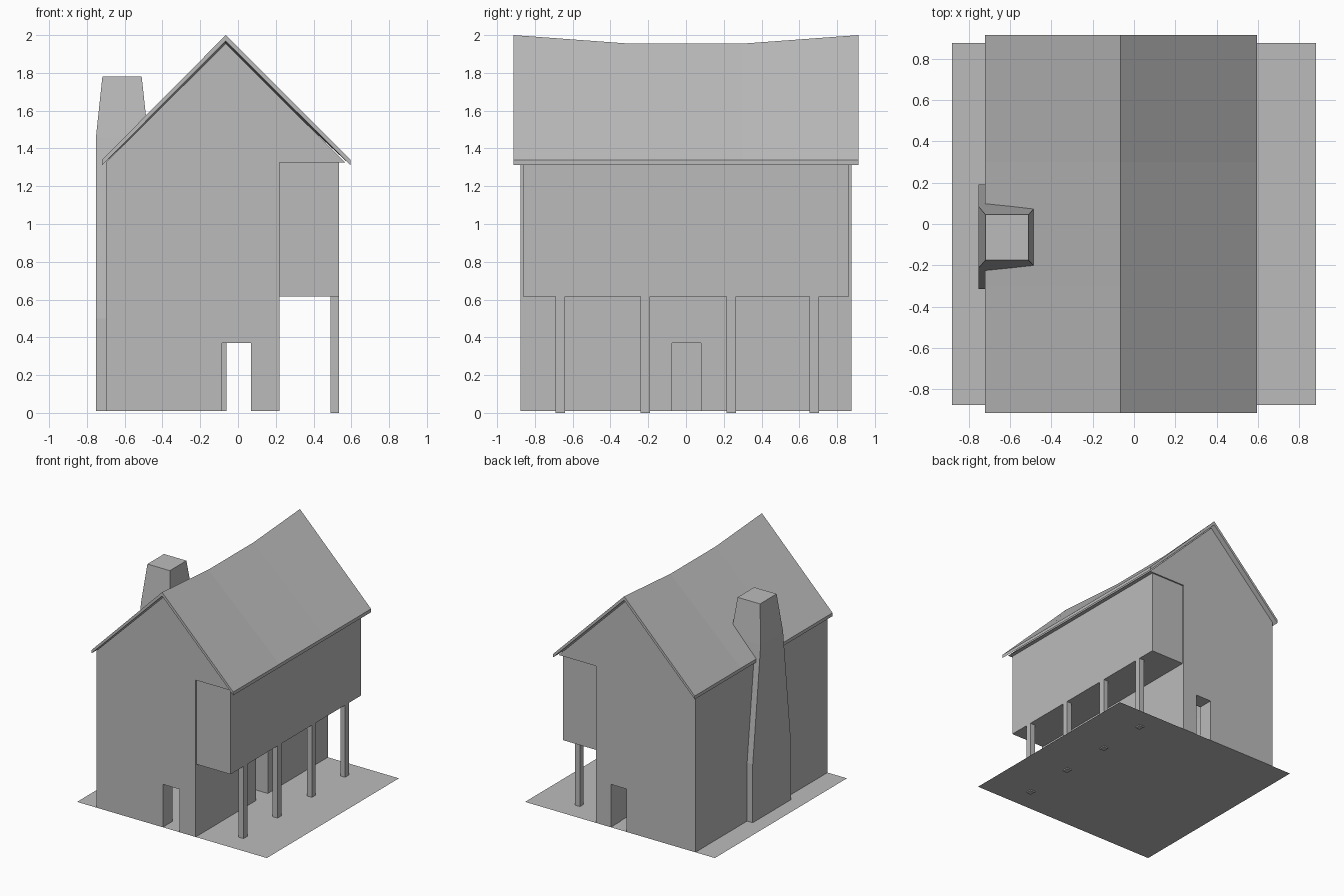
import bpy
import bmesh

if "Cube" in bpy.data.objects:
    bpy.data.objects.remove(bpy.data.objects["Cube"])

grey = bpy.data.materials.new("plain_grey")
grey.use_nodes = True
COLOUR = (0.5, 0.5, 0.5, 1)
grey.diffuse_color = COLOUR
grey.node_tree.nodes["Principled BSDF"].inputs["Base Color"].default_value = COLOUR


def loft(name, sections):
    """Skin a row of matching closed outlines and cap both ends."""
    bm = bmesh.new()
    rings = [[bm.verts.new(p) for p in s] for s in sections]
    n = len(rings[0])
    for a, b in zip(rings, rings[1:]):
        for i in range(n):
            j = (i + 1) % n
            bm.faces.new((a[i], a[j], b[j], b[i]))
    bm.faces.new(rings[0])
    bm.faces.new(rings[-1])
    bmesh.ops.recalc_face_normals(bm, faces=bm.faces)
    mesh = bpy.data.meshes.new(name)
    bm.to_mesh(mesh)
    bm.free()
    mesh.materials.append(grey)
    obj = bpy.data.objects.new(name, mesh)
    bpy.context.collection.objects.link(obj)
    return obj


def rect(x0, x1, y0, y1, z):
    return [(x0, y0, z), (x1, y0, z), (x1, y1, z), (x0, y1, z)]


def box(name, x0, x1, y0, y1, z0, z1):
    return loft(name, [rect(x0, x1, y0, y1, z) for z in (z0, z1)])


def cut(target, cutter):
    mod = target.modifiers.new("cut", "BOOLEAN")
    mod.operation = "DIFFERENCE"
    mod.solver = "EXACT"
    mod.object = cutter
    bpy.context.view_layer.objects.active = target
    bpy.ops.object.modifier_apply(modifier=mod.name)
    bpy.data.objects.remove(cutter)


FLOOR, EAVE, HALF = 0.01, 1.325, 0.875

# Ground sheet
ground_mesh = bpy.data.meshes.new("ground_sheet")
ground_mesh.from_pydata(rect(-0.88, 0.88, -HALF, HALF, FLOOR), [], [(0, 1, 2, 3)])
ground_mesh.materials.append(grey)
bpy.context.collection.objects.link(bpy.data.objects.new("ground_sheet", ground_mesh))

# Hollow main house with doorways in front, back and right walls
house = box("house_walls", -0.70, 0.22, -HALF, HALF, FLOOR, EAVE)
cut(house, box("room", -0.57, 0.09, -0.745, 0.745, -0.1, 1.2))
cut(house, box("front_doorway", -0.085, 0.07, -1, -0.7, -0.1, 0.37))
cut(house, box("back_doorway", -0.06, 0.085, 0.7, 1, -0.1, 0.37))
cut(house, box("side_doorway", 0.05, 0.3, -0.075, 0.08, -0.1, 0.37))

# Overhanging upper storey on posts
box("upper_storey", 0.21, 0.535, -0.863, 0.863, 0.615, EAVE)
for i, y in enumerate((-0.665, -0.215, 0.24, 0.68)):
    box(f"post_{i + 1}", 0.49, 0.535, y - 0.025, y + 0.025, 0, 0.62)

# Roof shell with a sagging ridge
RIDGE_X = -0.065


def roof_section(y, ridge):
    return [(-0.72, y, 1.34), (RIDGE_X, y, ridge), (0.595, y, 1.34),
            (0.595, y, 1.312), (RIDGE_X, y, ridge - 0.032), (-0.72, y, 1.312)]


def gable_section(y, ridge):
    return [(-0.70, y, EAVE), (RIDGE_X, y, ridge - 0.04), (0.568, y, EAVE)]


loft("roof", [roof_section(y, r) for y, r in
              ((-0.913, 2), (-0.3, 1.955), (0.3, 1.955), (0.913, 2))])
loft("gable", [gable_section(y, r) for y, r in
               ((-HALF, 1.995), (-0.3, 1.953), (0.3, 1.953), (HALF, 1.995))])

# Chimney with a wide foot, sloping shoulders and tapered stack
loft("chimney", [rect(-0.752, -0.6, -0.315, 0.19, FLOOR),
                 rect(-0.752, -0.6, -0.315, 0.19, 0.5),
                 rect(-0.752, -0.475, -0.212, 0.085, 1.46),
                 rect(-0.718, -0.51, -0.175, 0.045, 1.78)])
